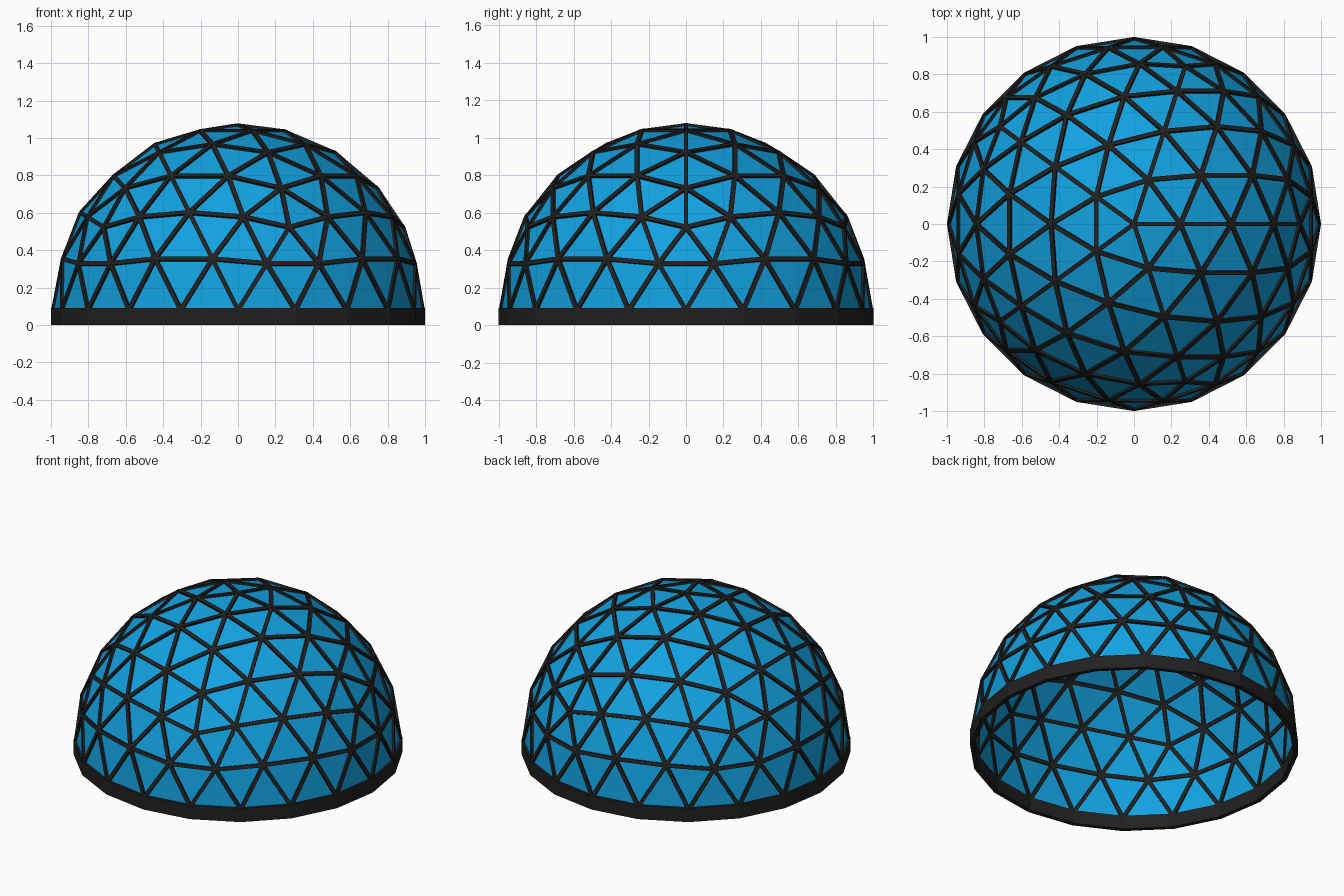
import bpy, bmesh
from math import sin, cos, pi, sqrt
from mathutils import Vector

if "Cube" in bpy.data.objects:
    bpy.data.objects.remove(bpy.data.objects["Cube"])

FREQ, R, CZ = 4, 0.986, 0.08      # subdivision, shell radius, sphere centre height
HALF_W, HALF_D = 0.012, 0.012     # strut half width and half depth
CENTRE = Vector((0, 0, CZ))


def material(name, rgb):
    m = bpy.data.materials.new(name)
    m.diffuse_color = (*rgb, 1)
    m.use_nodes = True
    m.node_tree.nodes["Principled BSDF"].inputs["Base Color"].default_value = m.diffuse_color
    return m


def make(name, verts, faces, mat):
    me = bpy.data.meshes.new(name)
    me.from_pydata(verts, [], faces)
    bm = bmesh.new()
    bm.from_mesh(me)
    bmesh.ops.recalc_face_normals(bm, faces=bm.faces)
    bm.to_mesh(me)
    bm.free()
    me.materials.append(mat)
    ob = bpy.data.objects.new(name, me)
    bpy.context.collection.objects.link(ob)
    return ob


blue = material("blue_panel", (0.006, 0.36, 0.75))
dark = material("dark_frame", (0.015, 0.015, 0.015))

# Icosahedron standing on a corner: upper cap and middle band
h, r = 1 / sqrt(5), 2 / sqrt(5)
top = Vector((0, 0, 1))
up = [Vector((r * cos(k * 2 * pi / 5), r * sin(k * 2 * pi / 5), h)) for k in range(5)]
low = [Vector((r * cos((k + .5) * 2 * pi / 5), r * sin((k + .5) * 2 * pi / 5), -h)) for k in range(5)]
big = []
for k in range(5):
    n = (k + 1) % 5
    big += [(top, up[k], up[n]), (up[n], up[k], low[k]), (low[k], low[n], up[n])]

# Subdivide each large triangle, project to the sphere, keep the upper half
dirs, index, tris = [], {}, []


def vid(p):
    p = p.normalized()
    key = tuple(round(c * 1e4) for c in p)
    if key not in index:
        index[key] = len(dirs)
        dirs.append(p)
    return index[key]


for a, b, c in big:
    def pt(i, j):
        return a + (b - a) * i / FREQ + (c - a) * j / FREQ
    for i in range(FREQ):
        for j in range(FREQ - i):
            cells = [(pt(i, j), pt(i + 1, j), pt(i, j + 1))]
            if i + j < FREQ - 1:
                cells.append((pt(i + 1, j), pt(i + 1, j + 1), pt(i, j + 1)))
            for t in cells:
                if min(p.z for p in t) > -1e-4:
                    t = [vid(p) for p in t]
                    x, y, z = (dirs[q] for q in t)
                    if (y - x).cross(z - x).dot(x) < 0:
                        t.reverse()
                    tris.append(t)

# Glazing: flat triangular panels facing outward
panels = bpy.data.meshes.new("dome_panels")
panels.from_pydata([CENTRE + d * R for d in dirs], [], tris)
panels.materials.append(blue)
bpy.context.collection.objects.link(bpy.data.objects.new("dome_panels", panels))

# Struts: one radial box along every edge
edges = {tuple(sorted((t[k], t[k - 1]))) for t in tris for k in range(3)}
verts, faces = [], []
for i, j in sorted(edges):
    a, b = dirs[i], dirs[j]
    side = a.cross(b).normalized() * HALF_W
    o = len(verts)
    for p in (a, b):
        for d, s in ((-1, -1), (1, -1), (1, 1), (-1, 1)):
            verts.append(CENTRE + p * (R + d * HALF_D) + side * s)
    faces += [[o + q for q in f] for f in
              ((0, 1, 2, 3), (7, 6, 5, 4), (0, 4, 5, 1), (1, 5, 6, 2), (2, 6, 7, 3), (3, 7, 4, 0))]
make("dome_struts", verts, faces, dark)

# Base ring: twenty-sided band
N = 20
profile = [(0.972, 0), (1.0, 0), (1.0, 0.091), (0.972, 0.091)]
verts = [(q * cos(2 * pi * k / N), q * sin(2 * pi * k / N), z) for k in range(N) for q, z in profile]
faces = [(4 * k + m, 4 * ((k + 1) % N) + m, 4 * ((k + 1) % N) + (m + 1) % 4, 4 * k + (m + 1) % 4)
         for k in range(N) for m in range(4)]
make("base_ring", verts, faces, dark)
